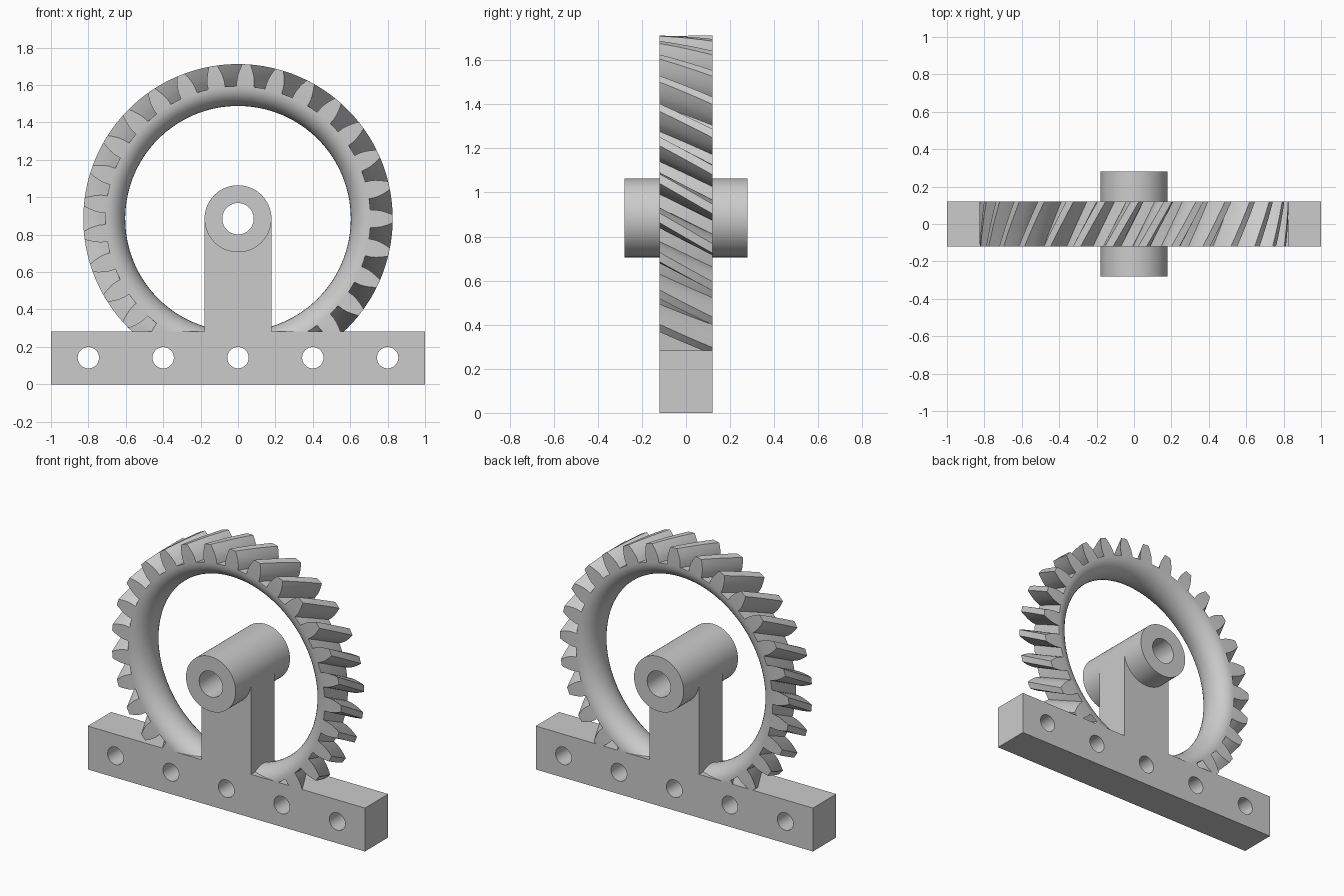
import bpy, bmesh
from math import pi, sin, cos
from mathutils import Matrix, Vector

if "Cube" in bpy.data.objects:
    bpy.data.objects.remove(bpy.data.objects["Cube"], do_unlink=True)

AXIS_Z = 0.885      # height of the wheel axis
HALF_W = 0.12       # half thickness of wheel, post and base
BASE_TOP = 0.283
HUB_R = 0.179
BORE_R = 0.084

grey = bpy.data.materials.new("plain grey")
grey.use_nodes = True
colour = (0.6, 0.6, 0.6, 1)
grey.diffuse_color = colour
grey.node_tree.nodes["Principled BSDF"].inputs["Base Color"].default_value = colour


def make_object(name, bm):
    bmesh.ops.recalc_face_normals(bm, faces=bm.faces)
    mesh = bpy.data.meshes.new(name)
    bm.to_mesh(mesh)
    bm.free()
    mesh.materials.append(grey)
    obj = bpy.data.objects.new(name, mesh)
    bpy.context.collection.objects.link(obj)
    return obj


def activate(obj):
    bpy.ops.object.select_all(action='DESELECT')
    obj.select_set(True)
    bpy.context.view_layer.objects.active = obj


def smooth(obj):
    activate(obj)
    bpy.ops.object.shade_smooth_by_angle(angle=pi / 6)


def add_rod(bm, x, z, radius, length, sides=64):
    turn = Matrix.Translation((x, 0, z)) @ Matrix.Rotation(pi / 2, 4, 'X')
    bmesh.ops.create_cone(bm, cap_ends=True, segments=sides, radius1=radius,
                          radius2=radius, depth=length, matrix=turn)


def box(name, width, z0, z1):
    bm = bmesh.new()
    place = Matrix.Translation((0, 0, (z0 + z1) / 2))
    size = Matrix.Diagonal((width, 2 * HALF_W, z1 - z0, 1))
    bmesh.ops.create_cube(bm, size=1, matrix=place @ size)
    return make_object(name, bm)


def drill(obj, holes):
    """Cut round holes (x, z, radius) along the y axis."""
    bm = bmesh.new()
    for x, z, radius in holes:
        add_rod(bm, x, z, radius, 1)
    cutter = make_object("hole_cutter", bm)
    cutter.hide_render = True
    cut = obj.modifiers.new("holes", 'BOOLEAN')
    cut.operation = 'DIFFERENCE'
    cut.solver = 'EXACT'
    cut.object = cutter
    activate(obj)
    bpy.ops.object.modifier_apply(modifier=cut.name)
    bpy.data.objects.remove(cutter, do_unlink=True)
    smooth(obj)


# Base bar with five mounting holes
base = box("base_bar", 2, 0, BASE_TOP)
drill(base, [(0.4 * i, 0.142, 0.057) for i in range(-2, 3)])

# Upright post, ending inside the hub wall
post = box("post", 2 * HUB_R, BASE_TOP, AXIS_Z)
drill(post, [(0, AXIS_Z, BORE_R)])

# Hub sleeve
bm = bmesh.new()
add_rod(bm, 0, AXIS_Z, HUB_R, 0.56, 96)
hub = make_object("hub", bm)
drill(hub, [(0, AXIS_Z, BORE_R)])

# Helical gear ring with a rounded inner surface
TEETH = 29
TWIST = 0.168
LAYERS = 16
# One tooth flank: (radius, half width)
flank = [(0.709, 0.046), (0.74, 0.0465), (0.765, 0.043),
         (0.79, 0.036), (0.81, 0.029), (0.827, 0.022)]
outline = []
for t in range(TEETH):
    mid = 2 * pi * t / TEETH
    outline += [(r, mid - w / r) for r, w in flank]
    outline += [(r, mid + w / r) for r, w in reversed(flank)]
    outline.append((flank[0][0], mid + pi / TEETH))

bm = bmesh.new()


def ring(y, points):
    return [bm.verts.new((r * cos(a), y, AXIS_Z + r * sin(a))) for r, a in points]


def bridge(one, two):
    for i in range(len(one)):
        j = (i + 1) % len(one)
        bm.faces.new((one[i], one[j], two[j], two[i]))


outer, inner = [], []
for k in range(LAYERS + 1):
    bend = pi * (k / LAYERS - 0.5)
    y = HALF_W * sin(bend)
    shift = -TWIST * (y / HALF_W + 1) / 2
    bore = 0.707 - 0.104 * cos(bend)
    outer.append(ring(y, [(r, a + shift) for r, a in outline]))
    inner.append(ring(y, [(bore, a + shift) for r, a in outline]))
for k in range(LAYERS):
    bridge(outer[k], outer[k + 1])
    bridge(inner[k + 1], inner[k])
bridge(inner[0], outer[0])
bridge(outer[-1], inner[-1])

# Remove the part of the ring sunk into the base
bmesh.ops.bisect_plane(bm, geom=bm.verts[:] + bm.edges[:] + bm.faces[:],
                       plane_co=Vector((0, 0, BASE_TOP)),
                       plane_no=Vector((0, 0, 1)), clear_inner=True)
smooth(make_object("gear_ring", bm))
